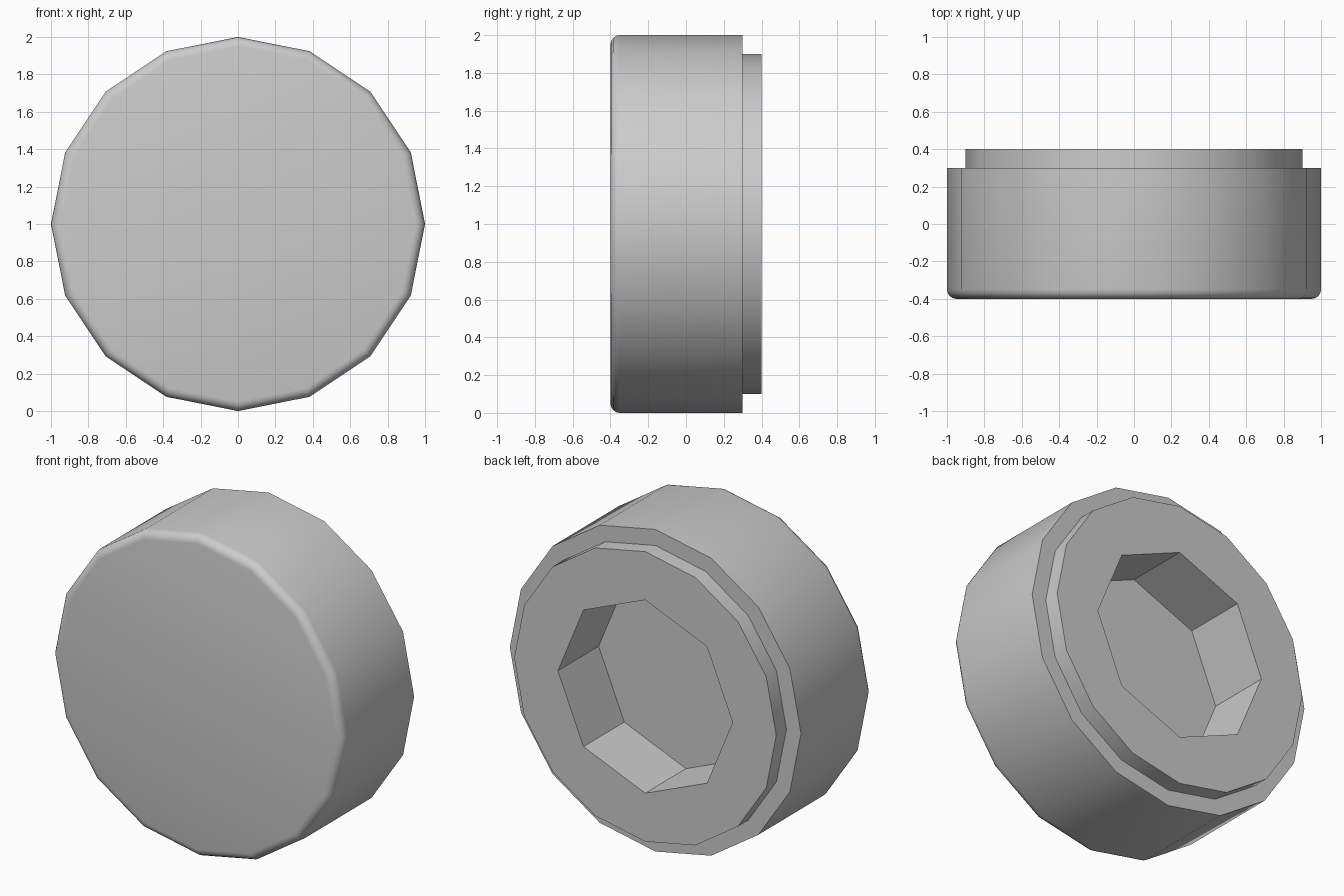
import bpy, bmesh
from math import sin, cos, pi, radians

cube = bpy.data.objects.get("Cube")
if cube:
    bpy.data.objects.remove(cube, do_unlink=True)

SIDES = 16
ROUND = 0.05   # rounding of the front rim
STEPS = 4

grey = bpy.data.materials.new("plain_grey")
grey.use_nodes = True
grey.diffuse_color = (0.6, 0.6, 0.6, 1)
grey.node_tree.nodes["Principled BSDF"].inputs["Base Color"].default_value = (0.6, 0.6, 0.6, 1)

bm = bmesh.new()


def ring(radius, y, sides=SIDES):
    """Polygon of vertices about the y axis, with one corner at the top."""
    turns = [2 * pi * i / sides for i in range(sides)]
    return [bm.verts.new((radius * sin(a), y, 1 + radius * cos(a))) for a in turns]


def bridge(a, b):
    n = len(a)
    for i in range(n):
        j = (i + 1) % n
        bm.faces.new((a[i], a[j], b[j], b[i]))


# Rounded front rim, wide body, step and narrow back collar
profile = []
for s in range(STEPS + 1):
    t = pi / 2 * s / STEPS
    profile.append((1 - ROUND + ROUND * sin(t), -0.4 + ROUND - ROUND * cos(t)))
profile += [(1, 0.3), (0.9, 0.3), (0.9, 0.4)]
rings = [ring(r, y) for r, y in profile]
for a, b in zip(rings, rings[1:]):
    bridge(a, b)

# Flat front cap
bm.faces.new(rings[0])

# Back face around an octagonal socket
rim = rings[-1]
mouth = ring(0.6, 0.4, 8)
floor = ring(0.6, 0.0, 8)
for i in range(8):
    j = (i + 1) % 8
    bm.faces.new((mouth[i], mouth[j], rim[2 * j], rim[2 * i + 1], rim[2 * i]))
bridge(mouth, floor)
bm.faces.new(floor)

bmesh.ops.recalc_face_normals(bm, faces=bm.faces)
mesh = bpy.data.meshes.new("round_cap")
bm.to_mesh(mesh)
bm.free()
mesh.materials.append(grey)
cap = bpy.data.objects.new("round_cap", mesh)
bpy.context.collection.objects.link(cap)

# Smooth sides with crisp steps and socket
bpy.ops.object.select_all(action='DESELECT')
cap.select_set(True)
bpy.context.view_layer.objects.active = cap
bpy.ops.object.shade_smooth_by_angle(angle=radians(30))
